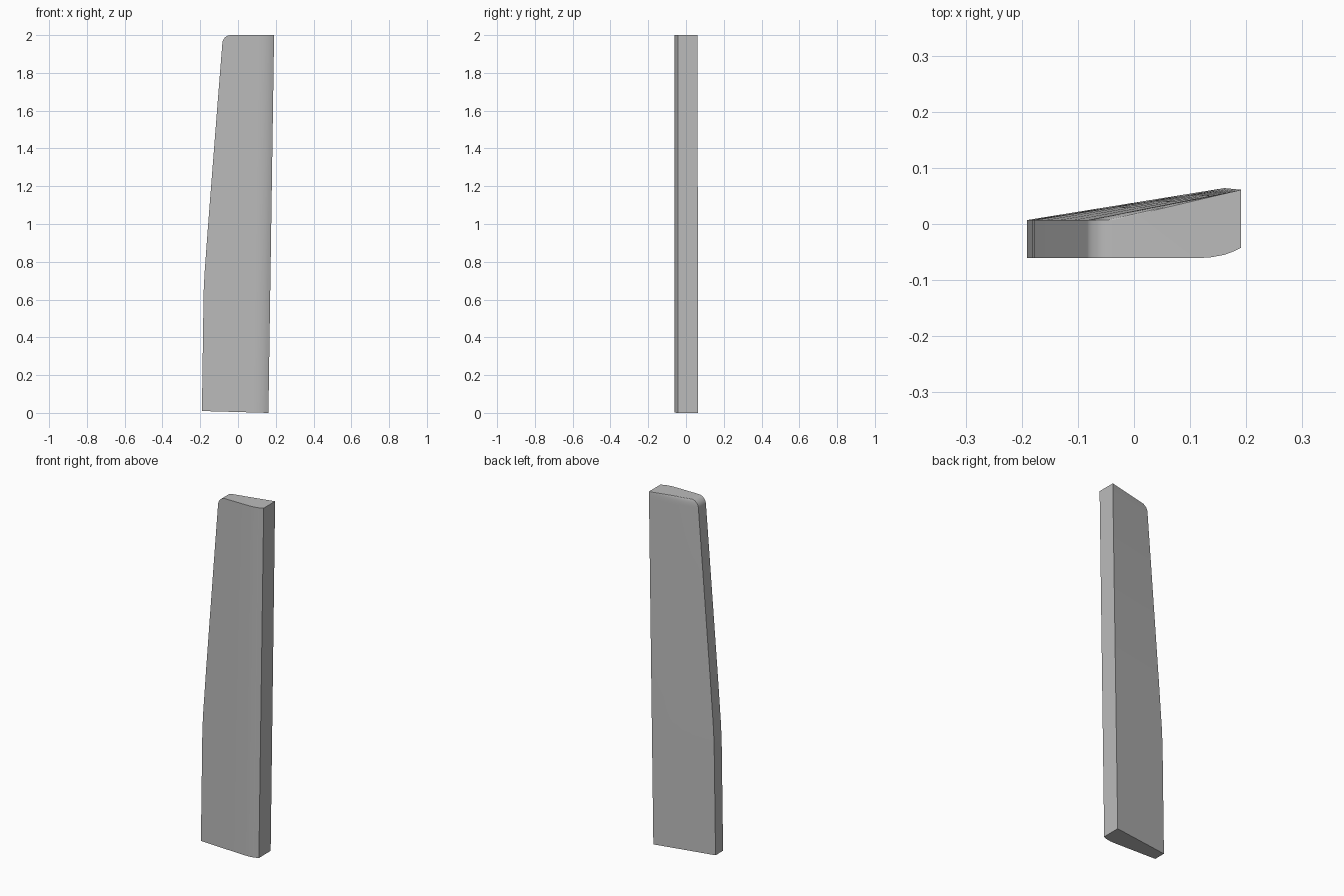
import bpy, bmesh, math

cube = bpy.data.objects.get("Cube")
if cube:
    bpy.data.objects.remove(cube, do_unlink=True)

grey = bpy.data.materials.new("plain_grey")
grey.use_nodes = True
colour = (0.5, 0.5, 0.5, 1)
grey.diffuse_color = colour
grey.node_tree.nodes["Principled BSDF"].inputs["Base Color"].default_value = colour

HEIGHT, RADIUS = 2.0, 0.045


def right_x(z):
    return 0.161 + 0.03 * z / HEIGHT


def back_right_y(z):
    return 0.064 - 0.003 * z / HEIGHT


# Outline of the slanted edge: straight foot, long taper, rounded tip
edge = [(-0.191, 0.0), (-0.182, 0.64), (-0.177, 0.74), (-0.158, 1.0),
        (-0.133, 1.32), (-0.108, 1.64)]
for i in range(9):
    a = math.radians(90) * i / 8
    edge.append((-0.083 + RADIUS * (1 - math.cos(a)),
                 HEIGHT - RADIUS + RADIUS * math.sin(a)))


def section(xl, z):
    """Ring with a flat front, softly rounded at one side, and a wedge back."""
    xr, yb = right_x(z), back_right_y(z)
    ring = [(xl, -0.061), (xr - 0.08, -0.061), (xr - 0.055, -0.0595),
            (xr - 0.03, -0.055), (xr - 0.014, -0.049), (xr, -0.042)]
    for i in range(6):
        t = i / 5
        ring.append((xr + (xl - xr) * t, yb + (0.007 - yb) * t))
    return ring


# Tapered blade, lofted from foot to tip
bm = bmesh.new()
rings = []
for xl, z in edge:
    rings.append([bm.verts.new((x, y, z)) for x, y in section(xl, z)])
for v in rings[0]:
    v.co.z = 0.01 * (0.161 - v.co.x) / 0.352   # slightly sloping foot
for low, high in zip(rings, rings[1:]):
    for i in range(len(low)):
        j = (i + 1) % len(low)
        bm.faces.new((low[i], low[j], high[j], high[i]))
bm.faces.new(rings[0][::-1])
bm.faces.new(rings[-1])
bmesh.ops.recalc_face_normals(bm, faces=bm.faces)

mesh = bpy.data.meshes.new("tapered_blade")
bm.to_mesh(mesh)
bm.free()
mesh.materials.append(grey)
blade = bpy.data.objects.new("tapered_blade", mesh)
bpy.context.collection.objects.link(blade)

bpy.ops.object.select_all(action="DESELECT")
blade.select_set(True)
bpy.context.view_layer.objects.active = blade
bpy.ops.object.shade_smooth_by_angle(angle=math.radians(25))
